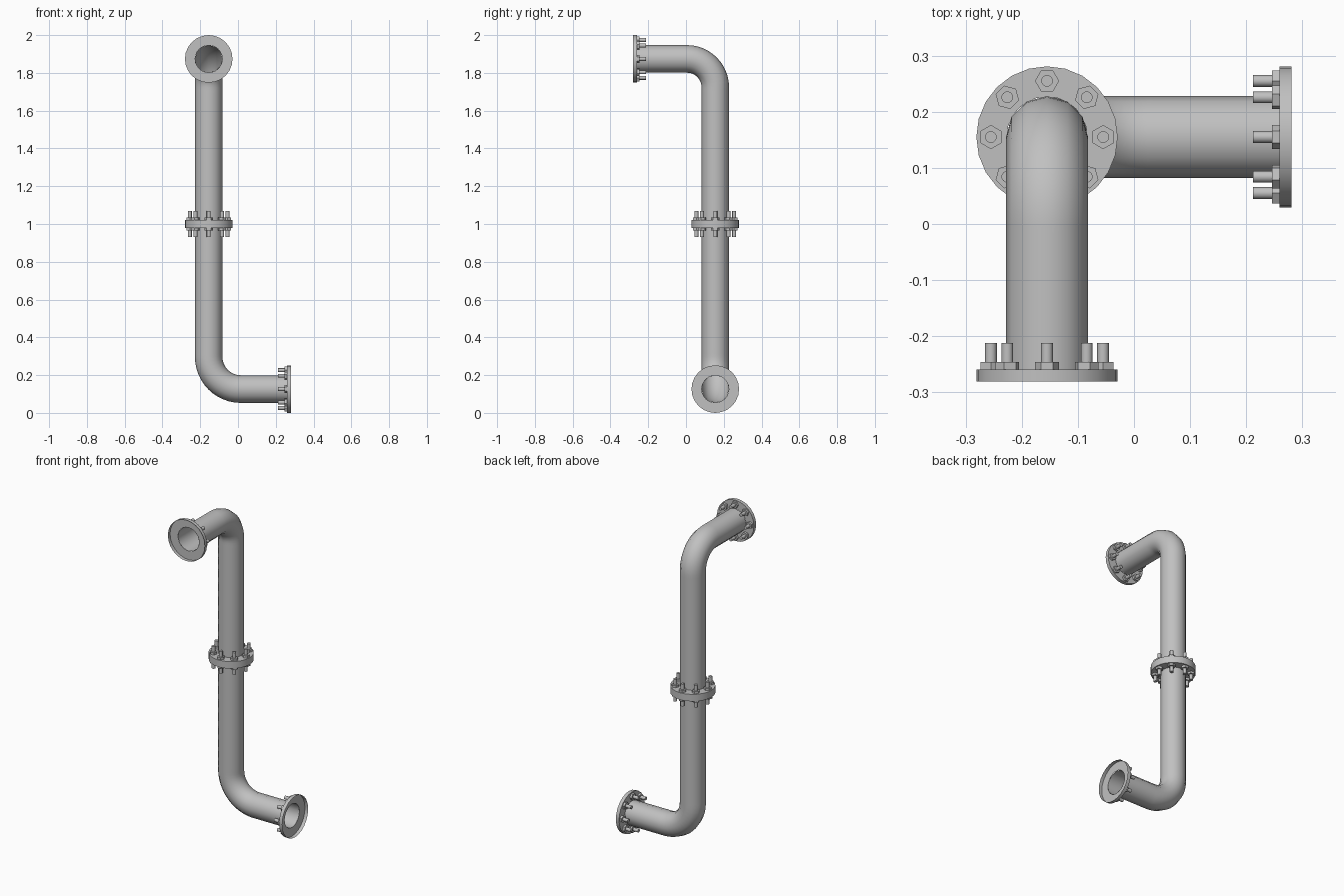
import bpy, bmesh, math
from mathutils import Vector, Matrix

cube = bpy.data.objects.get("Cube")
if cube:
    bpy.data.objects.remove(cube, do_unlink=True)

steel = bpy.data.materials.new("grey_steel")
steel.use_nodes = True
GREY = (0.53, 0.53, 0.53, 1)
steel.diffuse_color = GREY
steel.node_tree.nodes["Principled BSDF"].inputs["Base Color"].default_value = GREY

PIPE_R, FLANGE_R, PLATE, REACH = 0.073, 0.126, 0.0215, 0.2805
BOLT_RING, BOLTS = 0.1, 8
AX, AY = -0.155, 0.155          # axis of the upright pipe
LOW, MID, TOP = 0.126, 1.0, 1.874


def finish(obj):
    obj.data.materials.clear()
    obj.data.materials.append(steel)
    bpy.ops.object.select_all(action='DESELECT')
    obj.select_set(True)
    bpy.context.view_layer.objects.active = obj
    bpy.ops.object.shade_smooth_by_angle(angle=math.radians(35))


def bent_pipe(name, start, corner, end, bend):
    """Open tube with a rounded corner."""
    start, corner, end = Vector(start), Vector(corner), Vector(end)
    to_start = (start - corner).normalized()
    to_end = (end - corner).normalized()
    a, b = corner + to_start * bend, corner + to_end * bend
    pull = bend * 0.552
    curve = bpy.data.curves.new(name, 'CURVE')
    curve.dimensions = '3D'
    curve.bevel_depth = PIPE_R
    curve.bevel_resolution = 4
    curve.resolution_u = 12
    spline = curve.splines.new('BEZIER')
    spline.bezier_points.add(3)
    knots = [(start, start, start - to_start * 0.02),
             (a, a + to_start * 0.02, a - to_start * pull),
             (b, b - to_end * pull, b + to_end * 0.02),
             (end, end - to_end * 0.02, end)]
    for point, (co, left, right) in zip(spline.bezier_points, knots):
        point.handle_left_type = point.handle_right_type = 'FREE'
        point.co, point.handle_left, point.handle_right = co, left, right
    obj = bpy.data.objects.new(name, curve)
    bpy.context.collection.objects.link(obj)
    bpy.ops.object.select_all(action='DESELECT')
    obj.select_set(True)
    bpy.context.view_layer.objects.active = obj
    bpy.ops.object.convert(target='MESH')
    finish(bpy.context.view_layer.objects.active)


def mesh_object(name, bm, frame):
    bm.transform(frame)
    mesh = bpy.data.meshes.new(name)
    bm.to_mesh(mesh)
    bm.free()
    obj = bpy.data.objects.new(name, mesh)
    bpy.context.collection.objects.link(obj)
    finish(obj)


def flange(name, place, direction):
    """Hollow-faced plate with nuts and studs; direction runs back along the pipe."""
    frame = Matrix.Translation(place) @ Vector(direction).to_track_quat('Z', 'Y').to_matrix().to_4x4()

    # Plate: outer wall and a ring around the pipe
    bm = bmesh.new()
    sides = 24
    rings = []
    for radius, height in ((FLANGE_R, 0), (FLANGE_R, PLATE), (PIPE_R * 0.985, PLATE)):
        rings.append([bm.verts.new((radius * math.cos(math.tau * i / sides),
                                    radius * math.sin(math.tau * i / sides), height))
                      for i in range(sides)])
    for lower, upper in zip(rings, rings[1:]):
        for i in range(sides):
            j = (i + 1) % sides
            bm.faces.new((lower[i], lower[j], upper[j], upper[i]))
    mesh_object(name + "_plate", bm, frame)

    # Hex nuts and round studs
    bm = bmesh.new()
    for k in range(BOLTS):
        turn = Matrix.Rotation(math.tau * k / BOLTS, 4, 'Z')
        for segments, radius, top in ((6, 0.0215, 0.0345), (12, 0.0105, 0.068)):
            height = top - PLATE
            spot = Matrix.Translation((BOLT_RING, 0, PLATE + height / 2))
            bmesh.ops.create_cone(bm, cap_ends=True, segments=segments, radius1=radius,
                                  radius2=radius, depth=height, matrix=turn @ spot)
    mesh_object(name + "_bolts", bm, frame)


# Pipes
bent_pipe("upper_pipe", (AX, AY, MID), (AX, AY, TOP), (AX, -REACH + PLATE, TOP), 0.15)
bent_pipe("lower_pipe", (AX, AY, MID), (AX, AY, LOW), (REACH - PLATE, AY, LOW), 0.17)

# Flanges at both ends and the back-to-back pair at the middle joint
flange("upper_end_flange", (AX, -REACH, TOP), (0, 1, 0))
flange("lower_end_flange", (REACH, AY, LOW), (-1, 0, 0))
flange("joint_upper_flange", (AX, AY, MID), (0, 0, 1))
flange("joint_lower_flange", (AX, AY, MID), (0, 0, -1))
